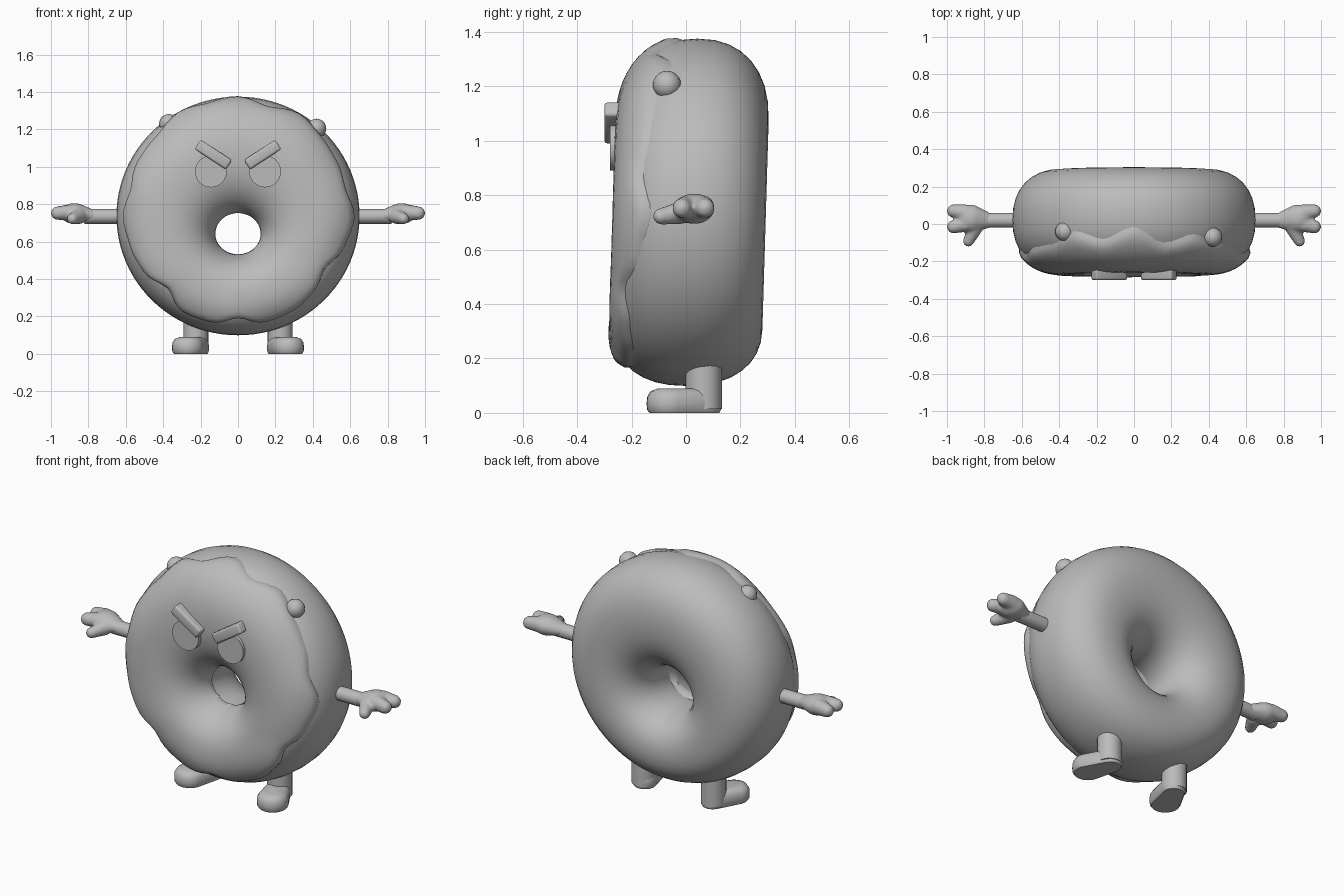
import bpy, bmesh
from math import sin, cos, pi, radians, atan2
from mathutils import Vector, Matrix

cube = bpy.data.objects.get("Cube")
if cube:
    bpy.data.objects.remove(cube, do_unlink=True)

grey = bpy.data.materials.new("plain grey")
grey.use_nodes = True
grey.diffuse_color = (0.5, 0.5, 0.5, 1)
grey.node_tree.nodes["Principled BSDF"].inputs["Base Color"].default_value = (0.5, 0.5, 0.5, 1)


def finish(name, bm, sharp=40):
    bmesh.ops.recalc_face_normals(bm, faces=bm.faces)
    mesh = bpy.data.meshes.new(name)
    bm.to_mesh(mesh)
    bm.free()
    mesh.materials.append(grey)
    ob = bpy.data.objects.new(name, mesh)
    bpy.context.collection.objects.link(ob)
    bpy.ops.object.select_all(action='DESELECT')
    ob.select_set(True)
    bpy.context.view_layer.objects.active = ob
    bpy.ops.object.shade_smooth_by_angle(angle=radians(sharp))
    return ob


def loft(bm, rings, closed=False, caps=False):
    """Bridge equal rings of points with quads."""
    vs = [[bm.verts.new(p) for p in ring] for ring in rings]
    n = len(vs[0])
    for i in range(len(vs) if closed else len(vs) - 1):
        a, b = vs[i], vs[(i + 1) % len(vs)]
        for j in range(n):
            bm.faces.new((a[j], a[(j + 1) % n], b[(j + 1) % n], b[j]))
    if caps:
        bm.faces.new(vs[0])
        bm.faces.new(vs[-1])


def power(t, e=0.88):
    return abs(t) ** e * (1 if t >= 0 else -1)


def ring_point(u, v, grow=0):
    """u runs round the ring, v round its section (0 outward, pi/2 front)."""
    outer = Vector((0.65 * cos(u), 0, 0.737 + 0.638 * sin(u)))
    inner = Vector((0.133 * cos(u), 0, 0.64 + 0.122 * sin(u)))
    mid, half = (outer + inner) / 2, (outer - inner) / 2
    half += half.normalized() * grow
    p = mid + half * power(cos(v))
    p.y = 0.022 - (0.272 + grow) * power(sin(v)) + 0.03 * (p.z - 0.75)
    return p


# Dough ring with an off-centre hole
STEPS = 96
turn = [2 * pi * i / STEPS for i in range(STEPS)]
bm = bmesh.new()
loft(bm, [[ring_point(u, 2 * pi * j / 32) for j in range(32)] for u in turn], closed=True)
finish("dough_ring", bm, 60)

# Icing shell with an uneven dripping edge, given every 15 degrees
drip = [28, 37, 29, 25, 14, 24, 5, 20, 10, 25, 29, 38,
        28, 36, 43, 58, 38, 42, 56, 40, 42, 48, 56, 38]


def edge(u):
    t = (u / (2 * pi)) * len(drip)
    i, f = int(t), t - int(t)
    f = f * f * (3 - 2 * f)
    return radians(drip[i] * (1 - f) + drip[(i + 1) % len(drip)] * f)


def icing_ring(k):
    pts = []
    for u in turn:
        a, b = edge(u), radians(172)
        v = a + (b - a) * k / 22
        grow = -0.012 if k in (0, 22) else 0.012 if k == 1 else 0.02
        fade = max(0, 1 - k / 9)
        grow += 0.006 * fade * sin(7 * u + 1) * (k > 0)
        pts.append(ring_point(u, v, grow))
    return pts


bm = bmesh.new()
loft(bm, [icing_ring(k) for k in range(23)])
finish("icing", bm, 50)

# Small icing beads near the top
for name, pos in (("icing_bead_right", (-0.37, -0.04, 1.23)),
                  ("icing_bead_left", (0.42, -0.07, 1.205))):
    bm = bmesh.new()
    bmesh.ops.create_uvsphere(bm, u_segments=16, v_segments=10, radius=0.052,
                              matrix=Matrix.Translation(pos))
    finish(name, bm)


def capsule(bm, a, b, ra, rb, squash=1):
    """Chain of overlapping balls from a to b."""
    a, b = Vector(a), Vector(b)
    for i in range(9):
        t = i / 8
        r = ra + (rb - ra) * t
        m = Matrix.Translation(a.lerp(b, t)) @ Matrix.Diagonal((r, r, r * squash, 1))
        bmesh.ops.create_uvsphere(bm, u_segments=16, v_segments=10, radius=1, matrix=m)


for side, s in (("left", 1), ("right", -1)):
    # Arm
    bm = bmesh.new()
    m = Matrix.Translation((s * 0.71, 0.02, 0.735)) @ Matrix.Rotation(pi / 2, 4, 'Y')
    bmesh.ops.create_cone(bm, cap_ends=True, segments=16, radius1=0.04,
                          radius2=0.04, depth=0.22, matrix=m)
    finish("arm_" + side, bm)

    # Hand: palm, two fingers and a thumb, fused
    bm = bmesh.new()
    capsule(bm, (s * 0.79, 0.02, 0.74), (s * 0.875, 0.03, 0.75), 0.045, 0.075, 0.75)
    capsule(bm, (s * 0.9, 0.06, 0.755), (s * 0.965, 0.07, 0.752), 0.045, 0.036)
    capsule(bm, (s * 0.9, 0.0, 0.755), (s * 0.965, -0.015, 0.752), 0.043, 0.036)
    capsule(bm, (s * 0.85, -0.02, 0.735), (s * 0.885, -0.092, 0.722), 0.042, 0.03)
    hand = finish("hand_" + side, bm)
    fuse = hand.modifiers.new("fuse", 'REMESH')
    fuse.mode, fuse.voxel_size, fuse.use_smooth_shade = 'VOXEL', 0.009, True
    soft = hand.modifiers.new("soften", 'SMOOTH')
    soft.factor, soft.iterations = 0.5, 4

    # Leg
    bm = bmesh.new()
    bmesh.ops.create_cone(bm, cap_ends=True, segments=20, radius1=0.067, radius2=0.067,
                          depth=0.16, matrix=Matrix.Translation((s * 0.225, 0.065, 0.095)))
    finish("leg_" + side, bm)

    # Flat-soled foot turned a little outward
    heel, toe = Vector((s * 0.22, 0.065)), Vector((s * 0.268, -0.06))
    direction = atan2(toe.y - heel.y, toe.x - heel.x)
    rings = []
    for z, k in ((0, 0.88), (0.012, 0.98), (0.035, 1), (0.06, 0.97), (0.08, 0.82), (0.09, 0.5)):
        ring = []
        for i in range(24):
            c, r = (toe, 0.085) if i < 12 else (heel, 0.065)
            t = i % 12 / 11 * pi - pi / 2 + direction + (0 if i < 12 else pi)
            ring.append((c.x + k * r * cos(t), c.y + k * r * sin(t), z))
        rings.append(ring)
    bm = bmesh.new()
    loft(bm, rings, caps=True)
    finish("foot_" + side, bm)

    # Eye disc, its upper part tucked behind the brow
    bm = bmesh.new()
    m = Matrix.Translation((s * 0.145, -0.225, 0.975)) @ Matrix.Rotation(pi / 2, 4, 'X')
    bmesh.ops.create_cone(bm, cap_ends=True, segments=32, radius1=0.085,
                          radius2=0.085, depth=0.11, matrix=m)
    finish("eye_" + side, bm)

    # Slanted angry brow
    bm = bmesh.new()
    m = (Matrix.Translation((s * 0.132, -0.255, 1.065)) @ Matrix.Rotation(-s * radians(33), 4, 'Y')
         @ Matrix.Diagonal((0.2, 0.09, 0.06, 1)))
    bmesh.ops.create_cube(bm, size=1, matrix=m)
    bmesh.ops.bevel(bm, geom=bm.edges[:], offset=0.012, segments=3, profile=0.5, affect='EDGES')
    finish("brow_" + side, bm)
